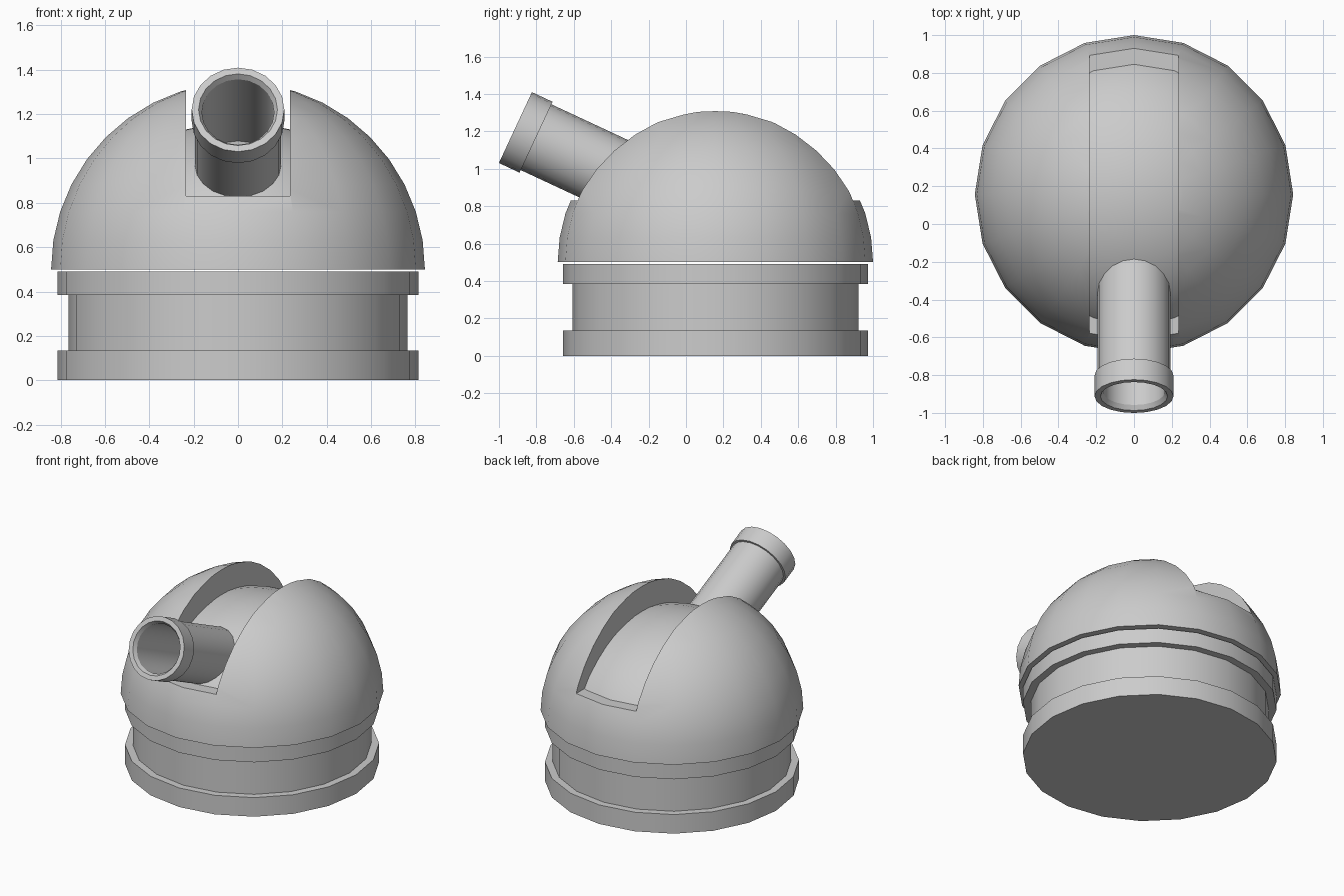
import bpy, bmesh, math
from mathutils import Matrix

if "Cube" in bpy.data.objects:
    bpy.data.objects.remove(bpy.data.objects["Cube"])

SIDES = 20
CY = 0.157          # turret axis in y


def finish(name, bm, smooth=True):
    bmesh.ops.recalc_face_normals(bm, faces=bm.faces)
    me = bpy.data.meshes.new(name)
    bm.to_mesh(me)
    bm.free()
    ob = bpy.data.objects.new(name, me)
    bpy.context.collection.objects.link(ob)
    if smooth:
        bpy.ops.object.select_all(action='DESELECT')
        bpy.context.view_layer.objects.active = ob
        ob.select_set(True)
        bpy.ops.object.shade_smooth_by_angle(angle=math.radians(30))
    return ob


def lathe(name, profile, matrix):
    """Revolve (radius, height) points around z; both ends are capped."""
    bm = bmesh.new()
    rings = []
    for r, z in profile:
        rings.append([bm.verts.new((r * math.cos(a), r * math.sin(a), z))
                      for a in (2 * math.pi * i / SIDES for i in range(SIDES))])
    for a, b in zip(rings, rings[1:]):
        for i in range(SIDES):
            j = (i + 1) % SIDES
            bm.faces.new((a[i], a[j], b[j], b[i]))
    bm.faces.new(rings[0])
    bm.faces.new(rings[-1])
    bm.transform(matrix)
    return finish(name, bm)


def hemisphere(name, radius, height, z):
    """Closed upper half of a sphere, optionally squashed."""
    bm = bmesh.new()
    bmesh.ops.create_uvsphere(bm, u_segments=SIDES, v_segments=20, radius=1)
    geom = bm.verts[:] + bm.edges[:] + bm.faces[:]
    bmesh.ops.bisect_plane(bm, geom=geom, dist=1e-4, plane_co=(0, 0, 0),
                           plane_no=(0, 0, 1), clear_inner=True)
    bmesh.ops.holes_fill(bm, edges=[e for e in bm.edges if e.is_boundary], sides=0)
    bm.transform(Matrix.Translation((0, CY, z)) @ Matrix.Diagonal((radius, radius, height, 1)))
    return finish(name, bm)


# Base drum with a recessed waist
lathe("base_drum", [(0.815, 0), (0.815, 0.135), (0.765, 0.135), (0.765, 0.385),
                    (0.815, 0.385), (0.815, 0.49)], Matrix.Translation((0, CY, 0)))

# Outer dome with a slot cut over the top
dome = hemisphere("outer_dome", 0.843, 0.843, 0.5)
bm = bmesh.new()
bmesh.ops.create_cube(bm, size=1)
bm.transform(Matrix.Translation((0, CY, 1.33)) @ Matrix.Diagonal((0.47, 2.4, 1.0, 1)))
cutter = finish("slot_cutter", bm, smooth=False)
cutter.hide_render = True
cutter.hide_viewport = True
cut = dome.modifiers.new("slot", 'BOOLEAN')
cut.operation = 'DIFFERENCE'
cut.solver = 'EXACT'
cut.object = cutter
# keep the sharp-edge modifier or attribute after the cut
if len(dome.modifiers) > 1:
    dome.modifiers.move(len(dome.modifiers) - 1, 0)

# Squashed inner dome forming the slot floor
hemisphere("inner_dome", 0.797, 0.66, 0.501)

# Barrel: tilted 25 degrees up, with collar and hollow bore
tilt = math.radians(25)
barrel_mat = (Matrix.Translation((0, -0.912, 1.22))
              @ Matrix.Rotation(math.pi / 2 - tilt, 4, 'X'))
lathe("gun_barrel", [(0.194, -0.85), (0.194, -0.122), (0.209, -0.122), (0.209, 0),
                     (0.178, 0), (0.163, -0.025), (0.163, -0.7)], barrel_mat)
